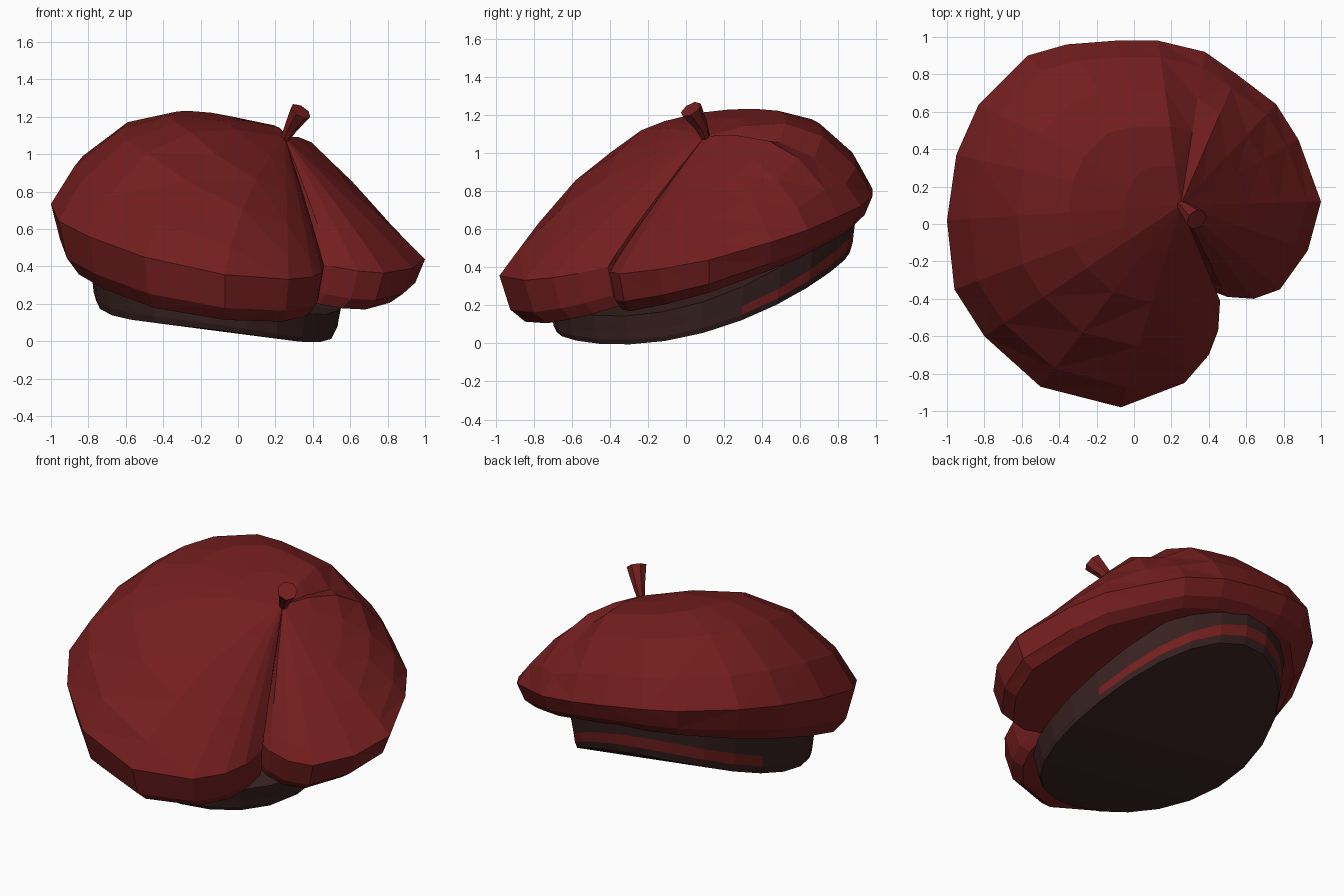
import bpy, bmesh, math
from mathutils import Vector

default = bpy.data.objects.get("Cube")
if default:
    bpy.data.objects.remove(default, do_unlink=True)


def material(name, colour):
    mat = bpy.data.materials.new(name)
    mat.diffuse_color = colour
    mat.use_nodes = True
    shader = mat.node_tree.nodes["Principled BSDF"]
    shader.inputs["Base Color"].default_value = colour
    shader.inputs["Roughness"].default_value = 0.9
    return mat


red = material("wine_red_felt", (0.175, 0.013, 0.013, 1))
dark = material("dark_brown_band", (0.04, 0.015, 0.015, 1))


def loft(name, rings, materials, rule=None):
    """Skin a stack of equal rings, cap both ends and colour faces by a rule."""
    bm = bmesh.new()
    loops = [[bm.verts.new(point) for point in ring] for ring in rings]
    count = len(rings[0])
    for row, (lower, upper) in enumerate(zip(loops, loops[1:])):
        for i in range(count):
            j = (i + 1) % count
            face = bm.faces.new((lower[i], lower[j], upper[j], upper[i]))
            if rule:
                face.material_index = rule(row, face.calc_center_median())
    for end in (loops[0][::-1], loops[-1]):
        bm.faces.new(end).material_index = len(materials) - 1
    bmesh.ops.remove_doubles(bm, verts=bm.verts, dist=0.0005)
    bmesh.ops.triangulate(bm, faces=bm.faces)
    bmesh.ops.recalc_face_normals(bm, faces=bm.faces)
    mesh = bpy.data.meshes.new(name)
    bm.to_mesh(mesh)
    bm.free()
    for mat in materials:
        mesh.materials.append(mat)
    obj = bpy.data.objects.new(name, mesh)
    bpy.context.collection.objects.link(obj)


# Crown outline seen from above, counter-clockwise from the front, with a fold
outline = [(-.07, -.98), (.27, -.85), (.4, -.7), (.45, -.57), (.46, -.41),
           (.42, -.36), (.5, -.39), (.64, -.4), (.78, -.35), (.93, -.14),
           (1, .12), (.88, .45), (.76, .64), (.55, .8), (.38, .92),
           (.13, .98), (-.1, .98), (-.36, .96), (-.57, .9), (-.83, .64),
           (-.95, .37), (-1, .02), (-.96, -.35), (-.8, -.6), (-.5, -.87)]
front_fold, back_fold = 5, 14
apex = Vector((.25, .1, 1.09))
centre = Vector((-.05, .15))
flat_side = Vector((.82, -.57))


def rim_height(x, y):
    return .57 - .16 * x + .23 * y


def lip_ring(scale, drop):
    """Ring below the rim, drawn in and lowered most at the front and right."""
    ring = []
    for x, y in outline:
        p = centre + (Vector((x, y)) - centre) * scale
        fall = drop * (1 - .35 * y + .3 * max(0, -x))
        ring.append((p.x, p.y, rim_height(p.x, p.y) - fall))
    return ring


def dome_ring(t):
    """Ring between the rim (t = 0) and the apex (t = 1), puffed on the right."""
    ring = []
    swell = math.sin(math.pi * t ** .75)
    for i, (x, y) in enumerate(outline):
        rim = Vector((x, y, rim_height(x, y)))
        away = (rim - apex).xy.normalized()
        flatness = min(1, max(0, (away.dot(flat_side) + .4) / 1.2))
        puff = .31 - .29 * flatness - .08 * max(0, away.y)
        if i == front_fold:
            puff -= .05
        elif i == back_fold:
            puff -= .08
        p = rim.lerp(apex, t)
        p.z += puff * swell
        ring.append(p)
    return ring


crown_rings = [lip_ring(.76, .2), lip_ring(.88, .2), lip_ring(.95, .14)]
crown_rings += [dome_ring(t) for t in (0, .1, .3, .52, .76, 1)]
loft("crown", crown_rings, [red])


# Head band that follows the tilted, slightly curved opening
def band_ring(scale, height):
    ring = []
    for i in range(24):
        a = math.tau * i / 24
        x = -.12 + .64 * scale * math.cos(a)
        y = .09 + .77 * scale * math.sin(a)
        bottom = .1 - .13 * x + .23 * y + .22 * y * y
        ring.append((x, y, bottom + height * (.17 + .04 * y - .06 * x)))
    return ring


def band_colour(row, middle):
    """Red stripe around the back only."""
    return 0 if row == 1 and middle.y > .35 else 1


band_rings = [band_ring(s, h) for s, h in
              ((1, 0), (1.02, .2), (1.03, .5), (1.06, 1.2))]
loft("head_band", band_rings, [red, dark], band_colour)

# Flared stem on top
path = [Vector(p) for p in ((.24, .11, 1.06), (.28, .08, 1.14), (.335, .025, 1.23))]
stem_rings = []
for i, point in enumerate(path):
    along = path[min(i + 1, 2)] - path[max(i - 1, 0)]
    turn = along.to_track_quat('Z', 'Y')
    radius = (.02, .037, .06)[i]
    stem_rings.append([point + turn @ Vector((radius * math.cos(a), radius * math.sin(a), 0))
                       for a in (math.tau * k / 7 for k in range(7))])
loft("stem", stem_rings, [red])
